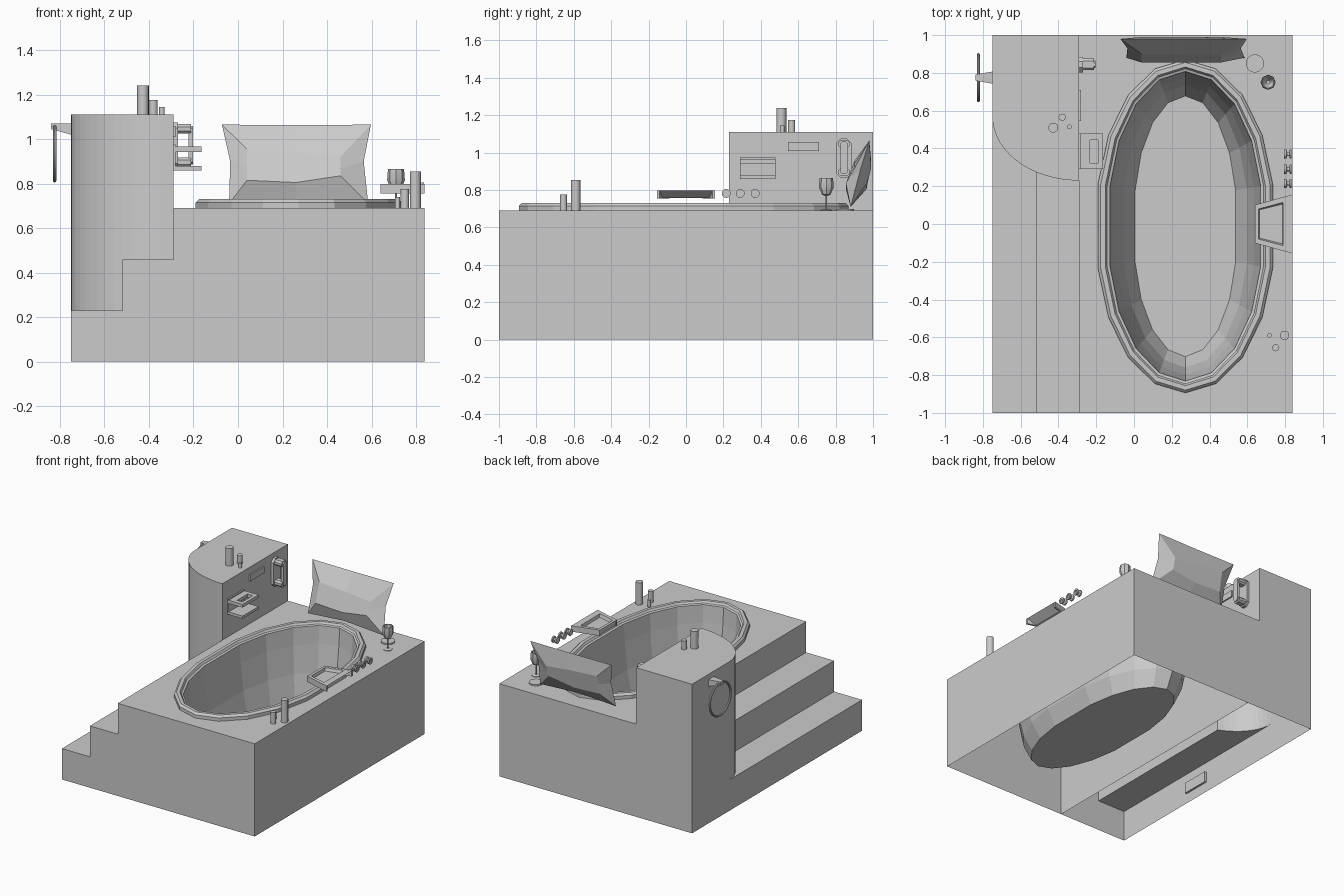
import bpy, bmesh, math
from mathutils import Vector

cube = bpy.data.objects.get("Cube")
if cube:
    bpy.data.objects.remove(cube, do_unlink=True)

GREY = (0.6, 0.6, 0.6, 1)
mat = bpy.data.materials.new("plain grey")
mat.use_nodes = True
mat.diffuse_color = GREY
mat.node_tree.nodes["Principled BSDF"].inputs["Base Color"].default_value = GREY


def finish(name, bm, smooth=False):
    bmesh.ops.remove_doubles(bm, verts=bm.verts[:], dist=0.0001)
    bmesh.ops.recalc_face_normals(bm, faces=bm.faces[:])
    mesh = bpy.data.meshes.new(name)
    bm.to_mesh(mesh)
    bm.free()
    mesh.materials.append(mat)
    ob = bpy.data.objects.new(name, mesh)
    bpy.context.collection.objects.link(ob)
    if smooth:
        bpy.ops.object.select_all(action='DESELECT')
        ob.select_set(True)
        bpy.context.view_layer.objects.active = ob
        bpy.ops.object.shade_smooth_by_angle(angle=math.radians(40))


def face(bm, pts):
    bm.faces.new([bm.verts.new(p) for p in pts])


def loft(bm, rings, cap_start=False, cap_end=False):
    """Skin a list of closed rings of points."""
    loops = [[bm.verts.new(p) for p in r] for r in rings]
    n = len(loops[0])
    for a, b in zip(loops, loops[1:]):
        for i in range(n):
            j = (i + 1) % n
            bm.faces.new((a[i], a[j], b[j], b[i]))
    if cap_start:
        bm.faces.new(loops[0][::-1])
    if cap_end:
        bm.faces.new(loops[-1])


def box(name, lo, hi):
    bm = bmesh.new()
    (x0, y0, z0), (x1, y1, z1) = lo, hi
    rings = [[(x0, y0, z), (x1, y0, z), (x1, y1, z), (x0, y1, z)] for z in (z0, z1)]
    loft(bm, rings, True, True)
    finish(name, bm)


def wall_plate(name, x0, x1, y0, y1, z0, z1, cut):
    """Plate facing sideways with cut-off corners."""
    bm = bmesh.new()
    ring = [(y0 + cut, z0), (y1 - cut, z0), (y1, z0 + cut), (y1, z1 - cut),
            (y1 - cut, z1), (y0 + cut, z1), (y0, z1 - cut), (y0, z0 + cut)]
    loft(bm, [[(x, y, z) for y, z in ring] for x in (x0, x1)], True, True)
    finish(name, bm)


def turned(name, centre, profile, axis='Z', sides=16):
    """Revolve (radius, height) pairs around a vertical or sideways axis."""
    c = Vector(centre)
    rings = []
    for r, h in profile:
        ring = []
        for i in range(sides):
            a = math.tau * i / sides
            u, v = r * math.cos(a), r * math.sin(a)
            ring.append(c + Vector((u, v, h) if axis == 'Z' else (h, u, v)))
        rings.append(ring)
    bm = bmesh.new()
    loft(bm, rings, True, True)
    finish(name, bm, True)


# Main levels and plan lines
L, S1, S2, R = -0.75, -0.52, -0.29, 0.838
F, B = -1.0, 1.0
Z1, Z2, Z3, ZC = 0.23, 0.46, 0.69, 1.11
CY, CF = 0.57, 0.23
TX, TY, RX, RY, SIDES = 0.272, -0.012, 0.47, 0.882, 18
STRETCH = 0.085


def oval(kx, ky, z):
    """Oval ring with slightly straightened long sides."""
    ring = []
    for i in range(SIDES):
        s, c = math.sin(math.tau * i / SIDES), math.cos(math.tau * i / SIDES)
        ring.append((TX + kx * s, TY + (ky - STRETCH) * c + math.copysign(STRETCH, c), z))
    return ring


# Rounded cabinet front, split where it crosses the steps
def arc(a0, a1, n):
    out = []
    for i in range(n + 1):
        a = a0 + (a1 - a0) * i / n
        out.append((S2 - (S2 - L) * math.cos(a), CY - (CY - CF) * math.sin(a)))
    return out


low, high = arc(0, math.pi / 3, 10), arc(math.pi / 3, math.pi / 2, 5)
bm = bmesh.new()

# Steps: treads stop at the cabinet
face(bm, [(L, F, Z1), (S1, F, Z1)] + [(x, y, Z1) for x, y in low[::-1]])
face(bm, [(S1, F, Z2), (S2, F, Z2)] + [(x, y, Z2) for x, y in high[::-1]])
mid = low[-1][1]
face(bm, [(S1, mid, Z1), (S1, F, Z1), (S1, F, Z2), (S1, mid, Z2)])
face(bm, [(S2, CF, Z2), (S2, F, Z2), (S2, F, Z3), (S2, CF, Z3)])

# Deck in two halves around the tub opening
rim = oval(RX * 0.97, RY * 0.97, Z3)
half = SIDES // 2
face(bm, [(TX, F, Z3), (R, F, Z3), (R, B, Z3), (TX, B, Z3)] + rim[:half + 1])
face(bm, [(TX, B, Z3), (S2, B, Z3), (S2, F, Z3), (TX, F, Z3)] + rim[half:] + rim[:1])

# Cabinet walls and top
for pts, z in ((low, Z1), (high, Z2)):
    for (xa, ya), (xb, yb) in zip(pts, pts[1:]):
        face(bm, [(xa, ya, z), (xb, yb, z), (xb, yb, ZC), (xa, ya, ZC)])
face(bm, [(x, y, ZC) for x, y in low + high[1:]] + [(S2, B, ZC), (L, B, ZC)])
face(bm, [(S2, CF, Z3), (S2, B, Z3), (S2, B, ZC), (S2, CF, ZC)])

# Outer walls, open underneath
face(bm, [(L, B, 0), (L, F, 0), (L, F, Z1), (L, CY, Z1), (L, CY, ZC), (L, B, ZC)])
face(bm, [(R, F, 0), (R, B, 0), (R, B, Z3), (R, F, Z3)])
face(bm, [(R, B, 0), (L, B, 0), (L, B, ZC), (S2, B, ZC), (S2, B, Z3), (R, B, Z3)])
face(bm, [(L, F, 0), (R, F, 0), (R, F, Z3), (S2, F, Z3), (S2, F, Z2), (S1, F, Z2),
          (S1, F, Z1), (L, F, Z1)])
finish("stepped_surround", bm)

# Inner partition between the steps and the tub
bm = bmesh.new()
face(bm, [(-0.185, F, 0), (-0.185, B, 0), (-0.185, B, Z3), (-0.185, F, Z3)])
finish("inner_partition", bm)

# Bathtub with raised rim
bm = bmesh.new()
sections = [(0, Z3), (0, 0.715), (0.015, 0.73), (0.04, 0.73), (0.05, 0.715), (0.065, 0.71),
            (0.075, 0.58), (0.10, 0.38), (0.14, 0.20), (0.20, 0.08)]
loft(bm, [oval(RX - d, RY - d * 0.96, z) for d, z in sections], False, True)
finish("bathtub", bm)

# Cushion: pinched outline with bulged front and back panels
bm = bmesh.new()
outline = [(-0.04, 0.88, 0.71), (0.26, 0.885, 0.73), (0.585, 0.88, 0.71), (0.565, 0.93, 0.90),
           (0.597, 0.98, 1.065), (0.26, 0.98, 1.063), (-0.072, 0.98, 1.065), (-0.035, 0.93, 0.90)]


def panel(y_low, y_high):
    y_mid = (y_low + y_high) / 2
    return [(0.04, y_low, 0.815), (0.26, y_low, 0.805), (0.46, y_low, 0.835),
            (0.46, y_mid, 0.87), (0.46, y_high, 0.92), (0.26, y_high, 0.94),
            (0.04, y_high, 0.955), (0.04, y_mid, 0.89)]


loft(bm, [panel(0.855, 0.90), outline, panel(0.965, 0.99)], True, True)
finish("cushion", bm)

# Candles on the cabinet and the deck corner: x, y, radius, height
for place, z, items in (
        ("cabinet", ZC, [(-0.427, 0.51, 0.026, 0.13), (-0.38, 0.565, 0.019, 0.065),
                         (-0.342, 0.515, 0.012, 0.035)]),
        ("deck", Z3, [(0.797, -0.59, 0.025, 0.165), (0.75, -0.655, 0.019, 0.085),
                      (0.717, -0.59, 0.012, 0.05)])):
    for i, (x, y, r, h) in enumerate(items):
        turned(f"{place}_candle_{i + 1}", (x, y, z), [(r, 0), (r, h)])

# Goblet and coaster
turned("goblet", (0.71, 0.75, Z3),
       [(0.03, 0), (0.03, 0.004), (0.005, 0.008), (0.005, 0.078), (0.022, 0.085), (0.04, 0.125),
        (0.036, 0.175), (0.03, 0.175), (0.03, 0.125), (0.01, 0.095)], sides=8)
turned("coaster", (0.64, 0.85, Z3), [(0.048, 0), (0.048, 0.01)], sides=20)

# Waterfall spout: flared tray with a sunken floor, undercut lip and side rails
bm = bmesh.new()


def flare(x0, x1, w0, w1, z):
    return [(x0, -w0, z), (x1, -w1, z), (x1, w1, z), (x0, w0, z)]


loft(bm, [flare(0.645, 0.78, 0.10, 0.135, 0.757), flare(0.64, R, 0.10, 0.155, 0.797),
          flare(0.66, 0.79, 0.08, 0.115, 0.797), flare(0.665, 0.785, 0.075, 0.105, 0.775)],
     True, True)
finish("spout_tray", bm)
for side, name in ((1, "left"), (-1, "right")):
    bm = bmesh.new()
    loft(bm, [[(0.64, side * 0.088, z), (R, side * 0.141, z), (R, side * 0.156, z),
               (0.64, side * 0.101, z)] for z in (0.755, 0.798)], True, True)
    finish(f"spout_rail_{name}", bm)

# Tap knobs beside the spout
for i, y in enumerate((0.215, 0.29, 0.37)):
    turned(f"tap_knob_{i + 1}", (0.795, y, 0.782),
           [(0.024, 0), (0.024, 0.012), (0.011, 0.016), (0.011, 0.028), (0.024, 0.03),
            (0.024, 0.04), (0.012, 0.04), (0.012, 0.034)], 'X', 12)

# Soap shelf: solid lower slab, slotted upper slab, back plate
box("shelf_back", (S2, 0.29, 0.86), (-0.28, 0.478, 0.975))
box("shelf_lower", (S2, 0.29, 0.86), (-0.165, 0.478, 0.88))
bm = bmesh.new()


def rect(e, z):
    x0, x1 = S2 + e * 1.7, -0.165 - e * 0.75
    return [(x0, 0.29 + e, z), (x1, 0.29 + e, z), (x1, 0.478 - e, z), (x0, 0.478 - e, z)]


loft(bm, [rect(0, 0.943), rect(0, 0.967), rect(0.033, 0.967), rect(0.033, 0.943), rect(0, 0.943)])
finish("shelf_upper", bm)

# Control panel
box("control_panel", (S2, 0.545, 1.01), (-0.28, 0.71, 1.058))

# Wall handset: base plate, grip and two end pads
wall_plate("handset_base", S2, -0.27, 0.803, 0.885, 0.865, 1.075, 0.025)
wall_plate("handset_grip", -0.222, -0.203, 0.825, 0.865, 0.885, 1.06, 0.012)
for n, z in (("lower", 0.875), ("upper", 1.025)):
    wall_plate(f"handset_{n}_pad", -0.27, -0.212, 0.815, 0.875, z, z + 0.042, 0.012)

# Towel ring and tapered bracket on the outer cabinet wall
bm = bmesh.new()
rings = []
for i in range(25):
    a = math.tau * i / 24
    rings.append([(-0.824 + 0.008 * math.cos(b),
                   0.775 + (0.122 + 0.008 * math.sin(b)) * math.cos(a),
                   0.935 + (0.122 + 0.008 * math.sin(b)) * math.sin(a))
                  for b in (math.tau * k / 8 for k in range(8))])
loft(bm, rings)
finish("towel_ring", bm, True)
bm = bmesh.new()
loft(bm, [[(x, 0.775 - w, z0), (x, 0.775 + w, z0), (x, 0.775 + w, 1.07), (x, 0.775 - w, 1.07)]
          for x, w, z0 in ((L, 0.032, 1.02), (-0.84, 0.016, 1.045))], True, True)
finish("towel_bracket", bm)

# Small service plate inside the step wall
box("service_plate", (L, -0.33, 0.075), (-0.735, -0.12, 0.155))
